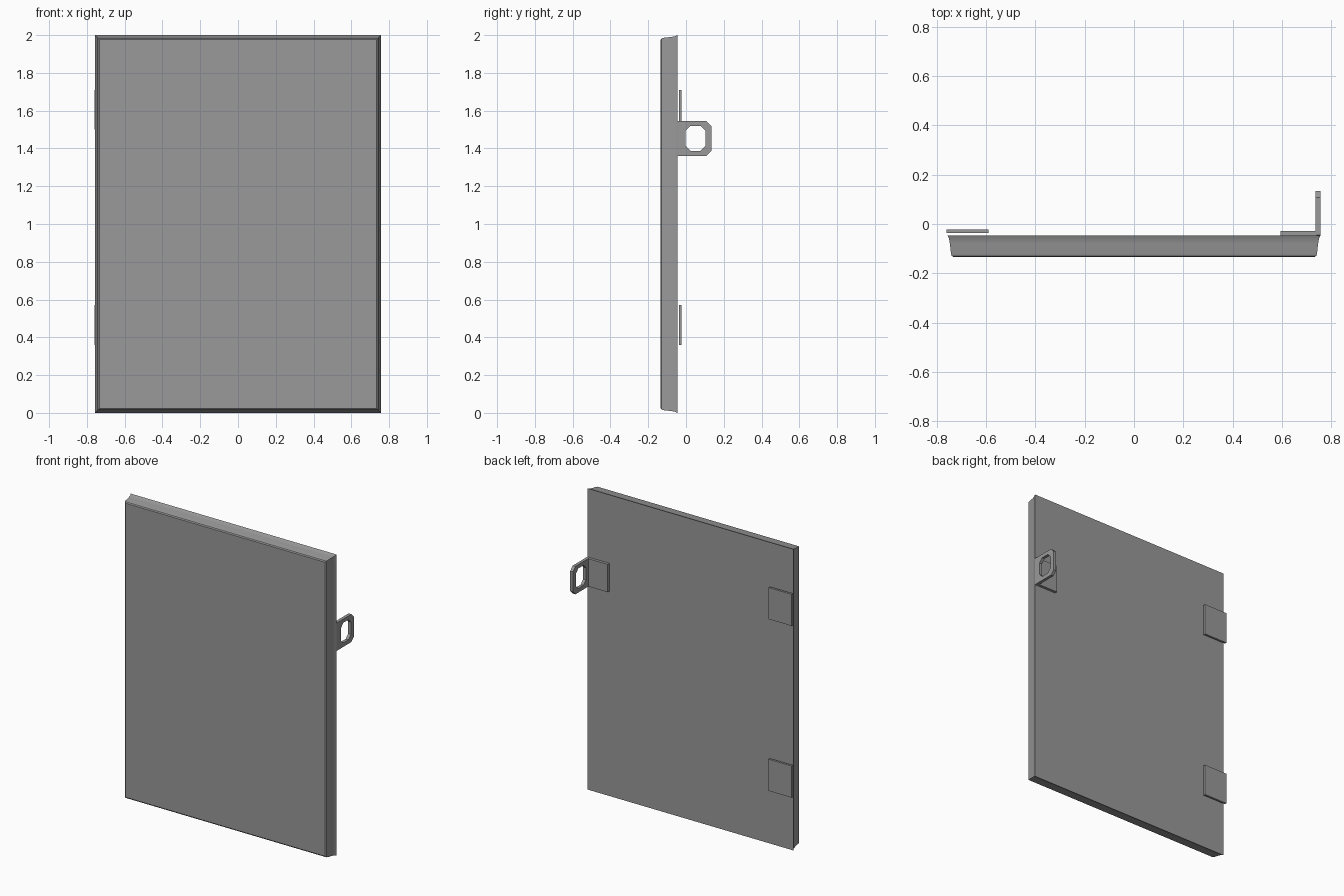
import bpy, bmesh, math

cube = bpy.data.objects.get("Cube")
if cube:
    bpy.data.objects.remove(cube, do_unlink=True)

grey = bpy.data.materials.new("grey metal")
grey.use_nodes = True
colour = (0.32, 0.32, 0.32, 1)
grey.diffuse_color = colour
grey.node_tree.nodes["Principled BSDF"].inputs["Base Color"].default_value = colour


def finish(name, bm):
    bmesh.ops.recalc_face_normals(bm, faces=bm.faces)
    mesh = bpy.data.meshes.new(name)
    bm.to_mesh(mesh)
    bm.free()
    mesh.materials.append(grey)
    obj = bpy.data.objects.new(name, mesh)
    bpy.context.collection.objects.link(obj)
    return obj


def box(name, x, y, z):
    bm = bmesh.new()
    bmesh.ops.create_cube(bm, size=1)
    for v in bm.verts:
        v.co = [lo + (c + 0.5) * (hi - lo) for c, (lo, hi) in zip(v.co, (x, y, z))]
    return finish(name, bm)


def chamfered(y0, y1, z0, z1, near, far):
    """Rectangle in the yz plane with cut corners, as eight points."""
    return [(y0 + near, z0), (y1 - far, z0), (y1, z0 + far), (y1, z1 - far),
            (y1 - far, z1), (y0 + near, z1), (y0, z1 - near), (y0, z0 + near)]


# Door panel: mitred rectangles lofted from the back edge to the rounded front
HALF_W, HALF_H = 0.757, 1.0
profile = [(0, -0.046), (0.006, -0.058), (0.01, -0.08), (0.014, -0.118),
           (0.017, -0.129), (0.024, -0.134)]
bm = bmesh.new()
rings = []
for inset, y in profile:
    w, h = HALF_W - inset, HALF_H - inset
    rings.append([bm.verts.new((sx * w, y, HALF_H + sz * h))
                  for sx, sz in ((-1, -1), (1, -1), (1, 1), (-1, 1))])
for a, b in zip(rings, rings[1:]):
    for i in range(4):
        j = (i + 1) % 4
        bm.faces.new((a[i], a[j], b[j], b[i]))
bm.faces.new(rings[0])
bm.faces.new(rings[-1])
panel = finish("door_panel", bm)
bpy.context.view_layer.objects.active = panel
panel.select_set(True)
bpy.ops.object.shade_smooth_by_angle(angle=math.radians(30))

# Hinge plates on the back
for name, z in (("lower_hinge_plate", 0.36), ("upper_hinge_plate", 1.5)):
    box(name, (-0.76, -0.59), (-0.037, -0.023), (z, z + 0.21))

# Latch bracket: flat foot and an upright eye with an eight-sided hole
Z0, Z1 = 1.36, 1.545
box("latch_foot", (0.595, 0.74), (-0.046, -0.028), (Z0, Z1))
outer = chamfered(-0.046, 0.134, Z0, Z1, 0.0005, 0.026)
inner = chamfered(-0.002, 0.103, 1.387, 1.52, 0.026, 0.026)
bm = bmesh.new()
sides = [[[bm.verts.new((x, y, z)) for y, z in loop] for loop in (outer, inner)]
         for x in (0.737, 0.757)]
(out_a, in_a), (out_b, in_b) = sides
for i in range(8):
    j = (i + 1) % 8
    for p, q in ((out_a, in_a), (out_b, in_b), (out_a, out_b), (in_a, in_b)):
        bm.faces.new((p[i], p[j], q[j], q[i]))
finish("latch_eye", bm)
